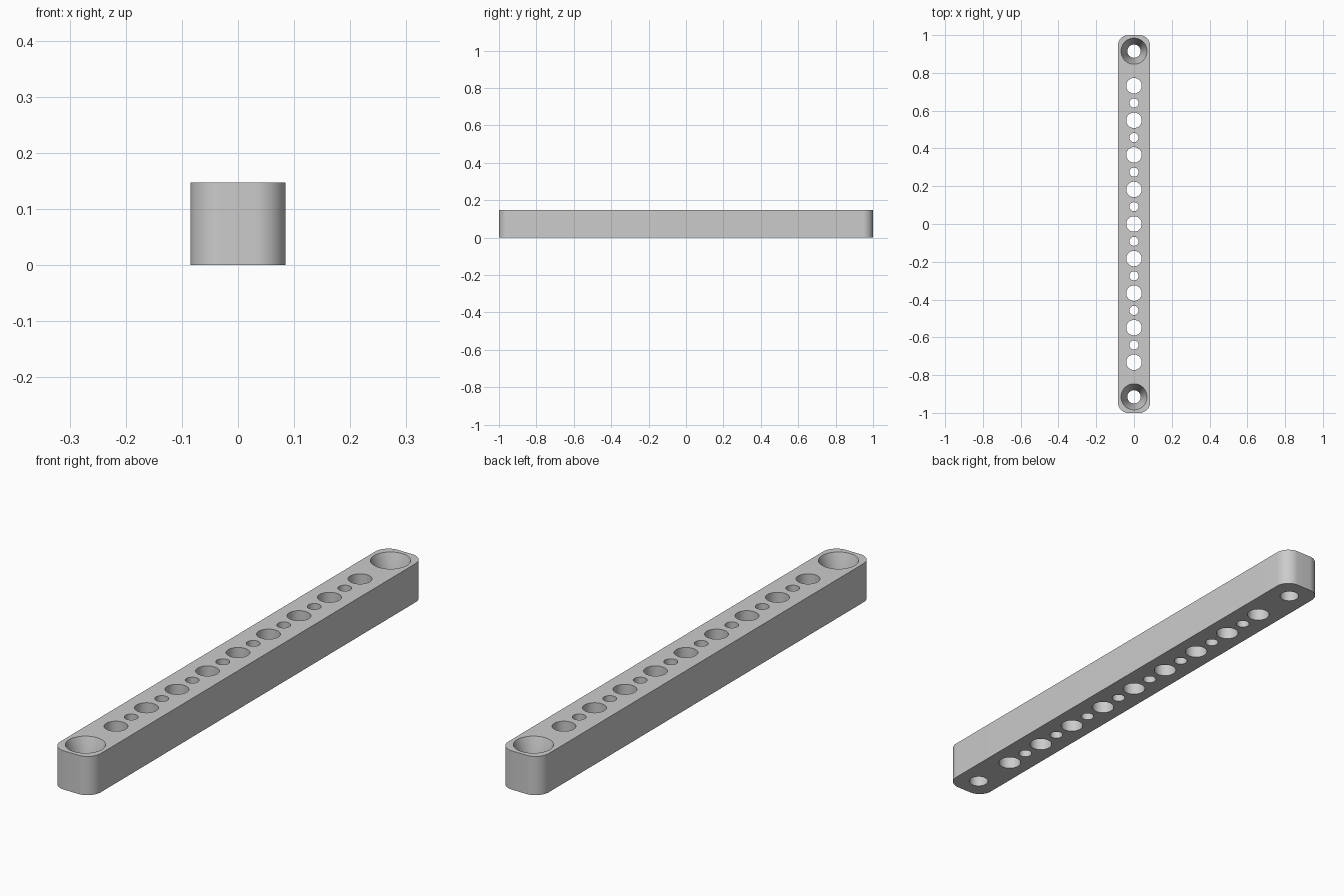
import bpy, bmesh, math

cube = bpy.data.objects.get("Cube")
if cube:
    bpy.data.objects.remove(cube, do_unlink=True)

HALF_W, HALF_L, HEIGHT, CORNER = 0.085, 1.0, 0.147, 0.055
PITCH = 0.183

grey = bpy.data.materials.new("plain grey")
grey.use_nodes = True
colour = (0.6, 0.6, 0.6, 1)
grey.diffuse_color = colour
grey.node_tree.nodes["Principled BSDF"].inputs["Base Color"].default_value = colour


def make_object(name, bm):
    bmesh.ops.recalc_face_normals(bm, faces=bm.faces)
    mesh = bpy.data.meshes.new(name)
    bm.to_mesh(mesh)
    bm.free()
    mesh.materials.append(grey)
    obj = bpy.data.objects.new(name, mesh)
    bpy.context.collection.objects.link(obj)
    return obj


def add_plug(bm, y, rings, sides=48):
    """Closed round plug through (radius, height) rings."""
    loops = [[bm.verts.new((r * math.cos(math.tau * i / sides),
                            y + r * math.sin(math.tau * i / sides), z))
              for i in range(sides)] for r, z in rings]
    for low, high in zip(loops, loops[1:]):
        for i in range(sides):
            j = (i + 1) % sides
            bm.faces.new((low[i], low[j], high[j], high[i]))
    bm.faces.new(loops[0][::-1])
    bm.faces.new(loops[-1])


# Bar with rounded vertical corners
bm = bmesh.new()
bmesh.ops.create_cube(bm, size=1)
for v in bm.verts:
    v.co = (v.co.x * 2 * HALF_W, v.co.y * 2 * HALF_L, (v.co.z + 0.5) * HEIGHT)
uprights = [e for e in bm.edges if abs(e.verts[0].co.z - e.verts[1].co.z) > 0.1]
bmesh.ops.bevel(bm, geom=uprights, offset=CORNER, segments=12, profile=0.5,
                affect='EDGES')
bar = make_object("perforated_bar", bm)

# Plugs for the alternating large and small holes and the countersunk ends
bm = bmesh.new()
for k in range(-8, 9):
    radius = 0.041 if k % 2 == 0 else 0.024
    add_plug(bm, k * PITCH / 2, [(radius, -0.05), (radius, HEIGHT + 0.05)])
for side in (-1, 1):
    add_plug(bm, side * 5 * PITCH, [(0.035, -0.05), (0.035, 0.045),
                                    (0.069, HEIGHT), (0.069, HEIGHT + 0.05)])
cutter = make_object("hole_cutter", bm)
cutter.hide_render = True

# Drill the holes and drop the cutter
drill = bar.modifiers.new("holes", 'BOOLEAN')
drill.operation = 'DIFFERENCE'
drill.solver = 'EXACT'
drill.object = cutter
bpy.ops.object.select_all(action='DESELECT')
bar.select_set(True)
bpy.context.view_layer.objects.active = bar
bpy.ops.object.modifier_apply(modifier=drill.name)
bpy.data.objects.remove(cutter, do_unlink=True)
bpy.ops.object.shade_smooth_by_angle(angle=math.radians(30))
